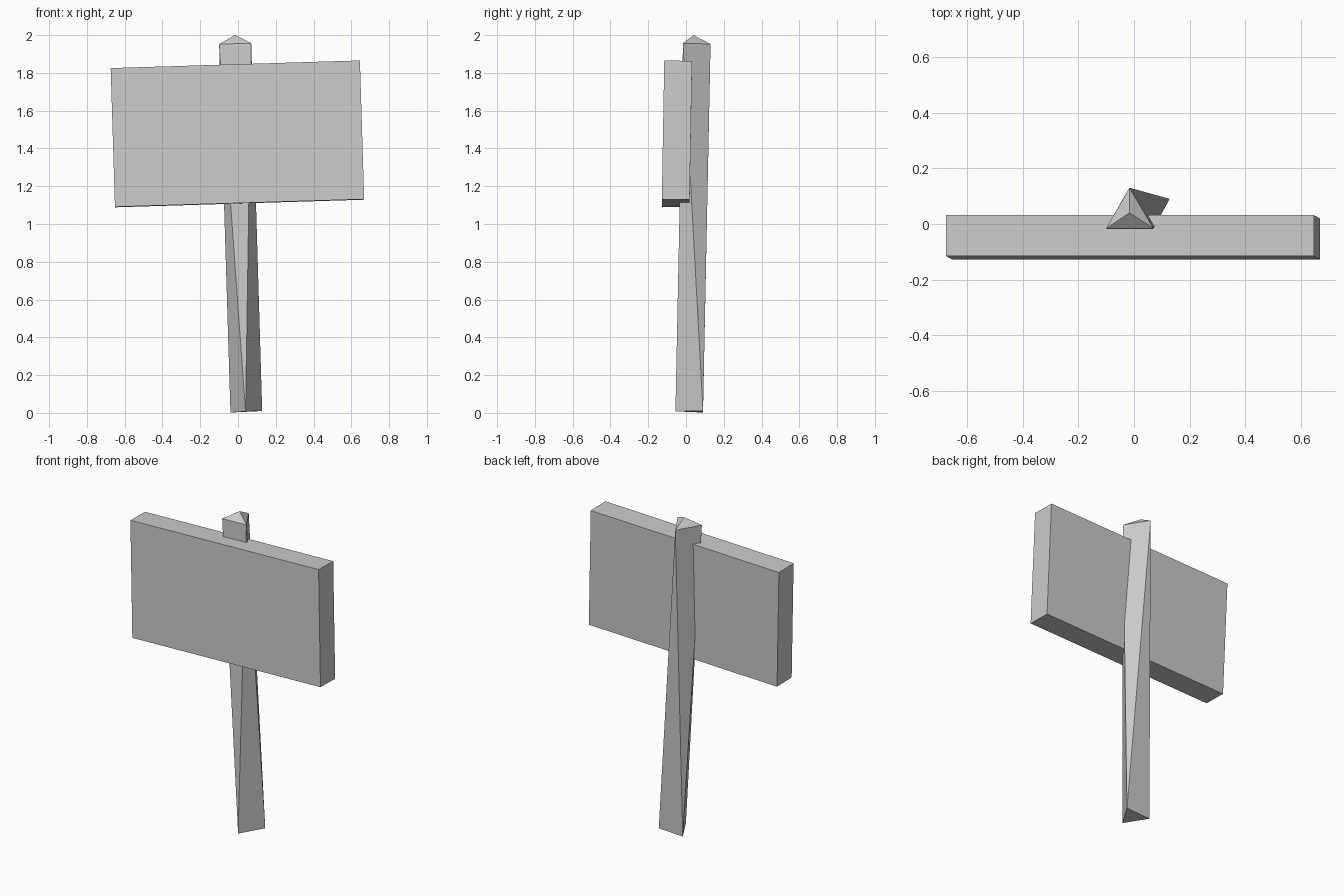
import bpy, bmesh
from math import radians
from mathutils import Vector

cube = bpy.data.objects.get("Cube")
if cube:
    bpy.data.objects.remove(cube, do_unlink=True)

grey = bpy.data.materials.new("plain_grey")
grey.use_nodes = True
colour = (0.6, 0.6, 0.6, 1)
grey.diffuse_color = colour
grey.node_tree.nodes["Principled BSDF"].inputs["Base Color"].default_value = colour

# Sign board, slightly crooked
bpy.ops.mesh.primitive_cube_add(
    size=1, location=(-0.003, -0.048, 1.477),
    rotation=(radians(-1), radians(-1.75), 0))
board = bpy.context.object
board.name = "sign_board"
board.scale = (1.32, 0.147, 0.735)
board.data.materials.append(grey)

# Three-sided post: a twisted prism with a pointed tip
bottom_ring = [(0.128, 0.09, 0.01), (-0.04, 0.09, 0.002), (0.04, -0.056, 0.008)]
top_ring = [(-0.016, 0.13, 1.953), (-0.1, -0.016, 1.952), (0.07, -0.016, 1.957)]
bm = bmesh.new()
low = [bm.verts.new(Vector(p)) for p in bottom_ring]
high = [bm.verts.new(Vector(p)) for p in top_ring]
tip = bm.verts.new((-0.016, 0.04, 2.0))
bm.faces.new(low[::-1])
for i in range(3):
    j = (i + 1) % 3
    bm.faces.new((low[i], low[j], high[i]))
    bm.faces.new((low[j], high[j], high[i]))
    bm.faces.new((high[i], high[j], tip))
bmesh.ops.recalc_face_normals(bm, faces=bm.faces[:])
mesh = bpy.data.meshes.new("post")
bm.to_mesh(mesh)
bm.free()
mesh.materials.append(grey)
post = bpy.data.objects.new("post", mesh)
bpy.context.collection.objects.link(post)
